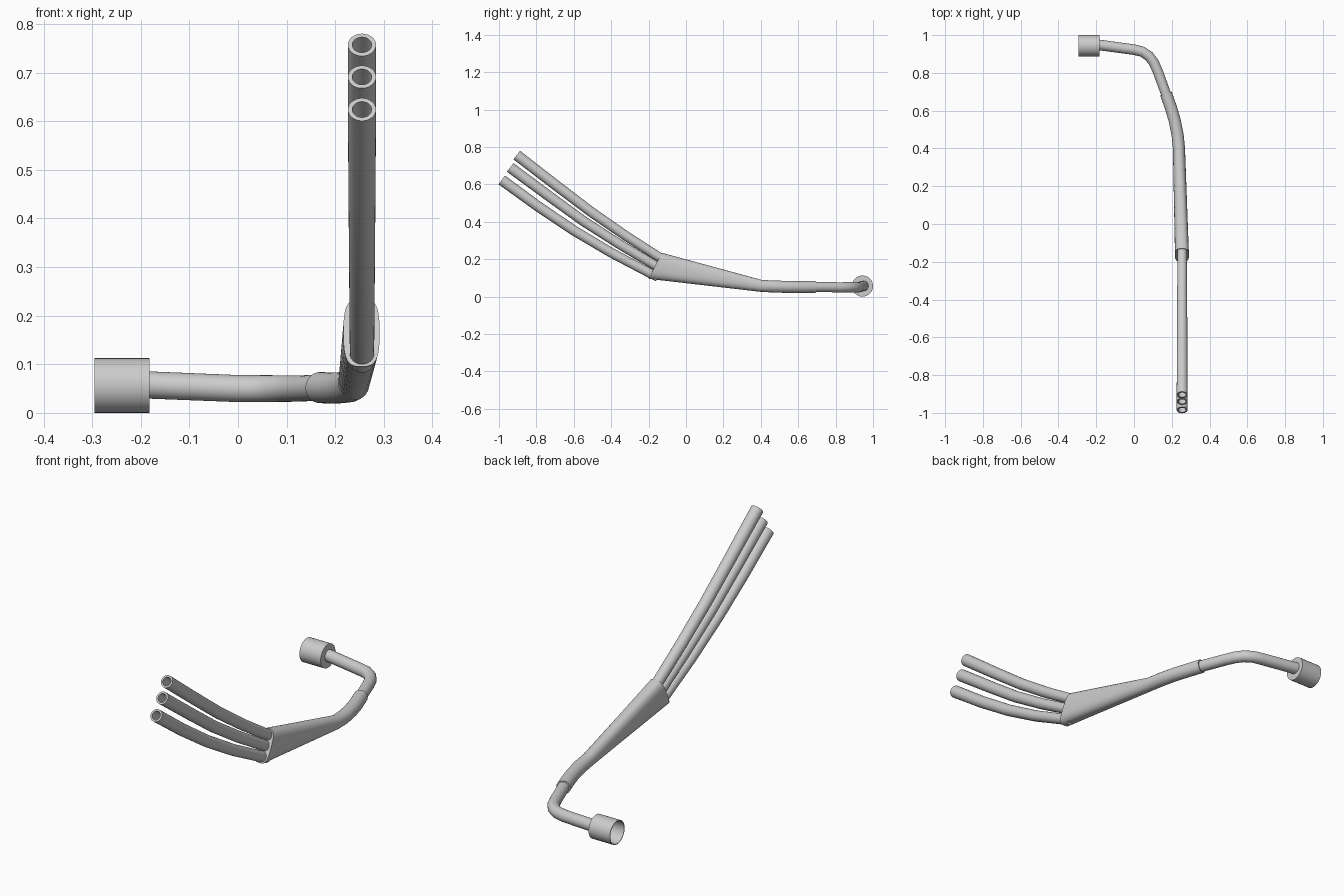
import bpy, bmesh, math
from mathutils import Vector

if "Cube" in bpy.data.objects:
    bpy.data.objects.remove(bpy.data.objects["Cube"])

SIDES = 32
UP = Vector((0, 0, 1))


def ring(center, tangent, half_w, half_h, power=2.0):
    """Superellipse cross-section square to the tangent."""
    t = Vector(tangent).normalized()
    side = t.cross(UP).normalized()
    up = side.cross(t)
    pts = []
    for i in range(SIDES):
        a = 2 * math.pi * i / SIDES
        c, s = math.cos(a), math.sin(a)
        u = math.copysign(abs(c) ** (2 / power), c) * half_w
        v = math.copysign(abs(s) ** (2 / power), s) * half_h
        pts.append(Vector(center) + side * u + up * v)
    return pts


def tangents(path):
    p = [Vector(q) for q in path]
    seg = [(b - a).normalized() for a, b in zip(p, p[1:])]
    return [seg[0]] + [a + b for a, b in zip(seg, seg[1:])] + [seg[-1]]


def loft(name, rings):
    """Skin the rings and cap both ends."""
    bm = bmesh.new()
    loops = [[bm.verts.new(p) for p in r] for r in rings]
    for a, b in zip(loops, loops[1:]):
        for i in range(SIDES):
            j = (i + 1) % SIDES
            bm.faces.new((a[i], a[j], b[j], b[i]))
    bm.faces.new(loops[0])
    bm.faces.new(loops[-1])
    bmesh.ops.recalc_face_normals(bm, faces=bm.faces)
    mesh = bpy.data.meshes.new(name)
    bm.to_mesh(mesh)
    bm.free()
    obj = bpy.data.objects.new(name, mesh)
    bpy.context.collection.objects.link(obj)
    bpy.ops.object.select_all(action='DESELECT')
    obj.select_set(True)
    bpy.context.view_layer.objects.active = obj
    bpy.ops.object.shade_smooth_by_angle(angle=math.radians(35))
    return obj


def tube_rings(path, r0, r1):
    n = len(path) - 1
    return [ring(p, t, r0 + (r1 - r0) * i / n, r0 + (r1 - r0) * i / n)
            for i, (p, t) in enumerate(zip(path, tangents(path)))]


# Three hollow inlet pipes, listed as (y, z) from collector to tip
X = 0.255
inlets = {
    "lower_pipe": [(-0.15, 0.104), (-0.19, 0.124), (-0.40, 0.235),
                   (-0.60, 0.354), (-0.79, 0.482), (-0.985, 0.624)],
    "middle_pipe": [(-0.12, 0.143), (-0.165, 0.167), (-0.36, 0.283),
                    (-0.55, 0.405), (-0.74, 0.543), (-0.94, 0.691)],
    "upper_pipe": [(-0.10, 0.186), (-0.14, 0.209), (-0.32, 0.324),
                   (-0.51, 0.455), (-0.70, 0.599), (-0.905, 0.757)],
}
for name, yz in inlets.items():
    path = [(X, y, z) for y, z in yz]
    outer = tube_rings(path, 0.024, 0.029)
    inner = tube_rings(path, 0.017, 0.020)
    loft(name, outer + inner[::-1])

# Collector: round neck that widens into a tall flattened mouth
neck = [(0.169, 0.69, 0.052), (0.194, 0.62, 0.051), (0.215, 0.55, 0.052),
        (0.231, 0.47, 0.054), (0.238, 0.40, 0.058)]
sections = [ring(p, t, 0.032, 0.032)
            for p, t in zip(neck, tangents(neck + [(0.254, -0.165, 0.165)]))]
sections.append(ring((0.254, -0.165, 0.165), (0, -0.894, 0.447), 0.037, 0.078, 3.2))
loft("collector", sections)

# Outlet pipe bending from the collector to the coupling
outlet = [(-0.20, 0.950, 0.058), (0.00, 0.923, 0.050), (0.045, 0.912, 0.050),
          (0.08, 0.888, 0.050), (0.105, 0.855, 0.050), (0.125, 0.81, 0.050),
          (0.169, 0.69, 0.052), (0.179, 0.66, 0.052)]
loft("outlet_pipe", tube_rings(outlet, 0.028, 0.0265))

# Coupling cup, open toward -x
cup_profile = [(-0.182, 0.0565), (-0.295, 0.0565), (-0.295, 0.053), (-0.19, 0.053)]
loft("coupling_cup", [ring((x, 0.9435, 0.0565), (-1, 0, 0), r, r) for x, r in cup_profile])
